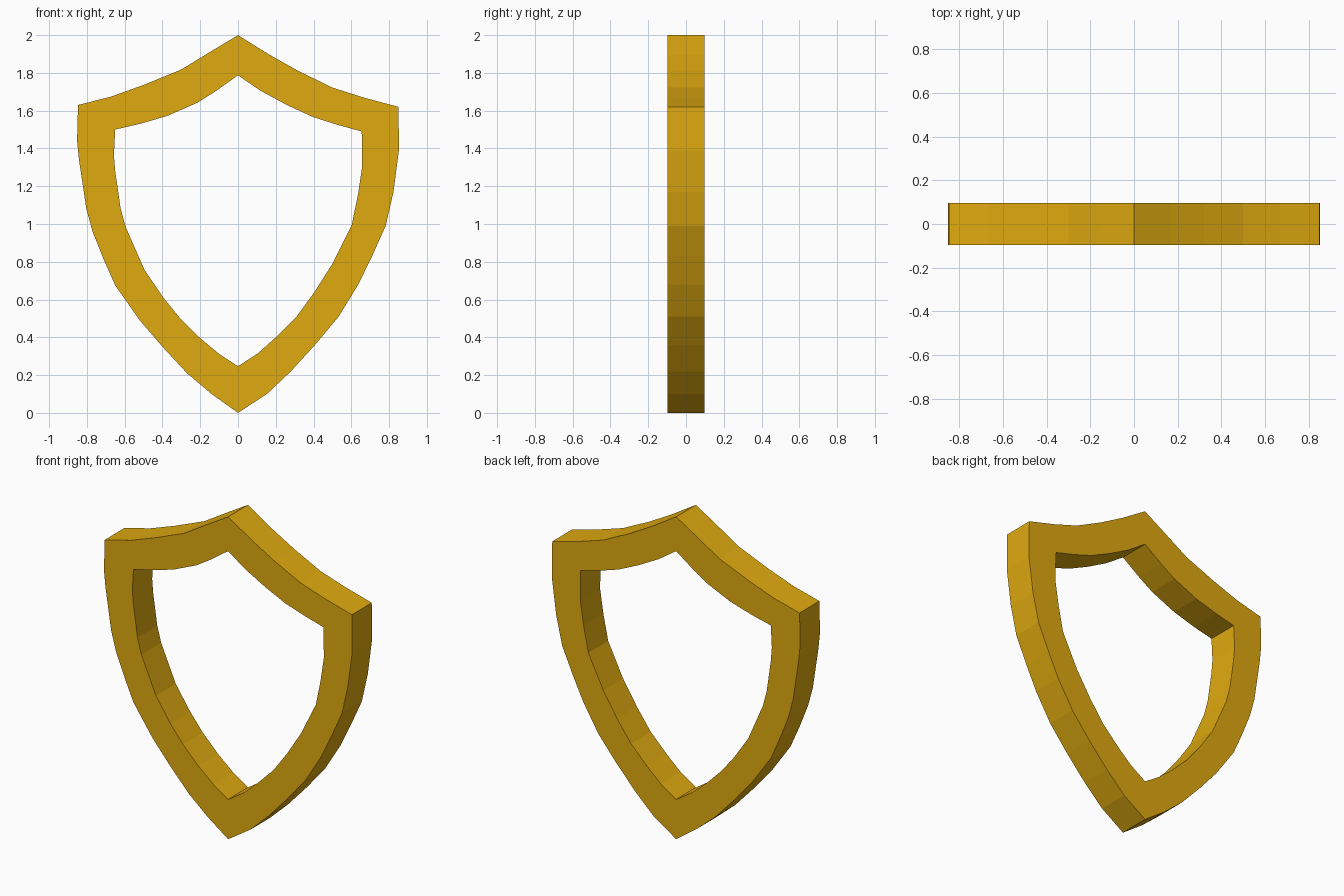
import bpy
import math

if "Cube" in bpy.data.objects:
    bpy.data.objects.remove(bpy.data.objects["Cube"])

DEPTH = 0.194

# Outer outline: peak, down the right side to the tip, back up the left side
outer = [(0, 2.0), (.165, 1.897), (.32, 1.81), (.50, 1.722), (.67, 1.668), (.85, 1.62),
         (.852, 1.39), (.823, 1.17), (.782, .99), (.71, .83), (.637, .68), (.533, .51),
         (.408, .36), (.28, .22), (.153, .10), (0, 0),
         (-.14, .10), (-.27, .21), (-.40, .35), (-.52, .49), (-.65, .675), (-.71, .81),
         (-.77, .96), (-.803, 1.08), (-.842, 1.34), (-.852, 1.44), (-.847, 1.63),
         (-.67, 1.675), (-.498, 1.737), (-.30, 1.818), (-.158, 1.905)]

# Opening outline, same order
inner = [(0, 1.787), (.12, 1.705), (.255, 1.632), (.395, 1.567), (.52, 1.527), (.655, 1.49),
         (.657, 1.30), (.635, 1.155), (.602, .995), (.50, .79), (.405, .64), (.31, .51),
         (.20, .40), (.105, .315), (0, .247),
         (-.10, .312), (-.205, .40), (-.31, .505), (-.395, .61), (-.495, .757),
         (-.595, .985), (-.622, 1.085), (-.65, 1.28), (-.657, 1.365), (-.65, 1.50),
         (-.52, 1.53), (-.375, 1.572), (-.215, 1.642), (-.12, 1.702)]


def add_outline(curve, points):
    spline = curve.splines.new('POLY')
    spline.points.add(len(points) - 1)
    for p, (x, z) in zip(spline.points, points):
        p.co = (x, z, 0, 1)
    spline.use_cyclic_u = True


# Shield frame: filled flat curve with a hole, extruded and stood upright
curve = bpy.data.curves.new("shield_frame", 'CURVE')
curve.dimensions = '2D'
curve.fill_mode = 'BOTH'
curve.extrude = DEPTH / 2
add_outline(curve, outer)
add_outline(curve, inner)
frame = bpy.data.objects.new("shield_frame", curve)
bpy.context.collection.objects.link(frame)
frame.rotation_euler.x = math.radians(90)

# Gold colour
gold = bpy.data.materials.new("gold")
gold.diffuse_color = (0.74, 0.40, 0.005, 1)
gold.use_nodes = True
gold.node_tree.nodes["Principled BSDF"].inputs["Base Color"].default_value = gold.diffuse_color
curve.materials.append(gold)

# Turn into a flat-shaded mesh
bpy.context.view_layer.objects.active = frame
frame.select_set(True)
bpy.ops.object.convert(target='MESH')
bpy.ops.object.transform_apply(rotation=True)
bpy.ops.object.mode_set(mode='EDIT')
bpy.ops.mesh.select_all(action='SELECT')
bpy.ops.mesh.remove_doubles(threshold=0.0005)
bpy.ops.mesh.normals_make_consistent(inside=False)
bpy.ops.object.mode_set(mode='OBJECT')
bpy.ops.object.shade_flat()
